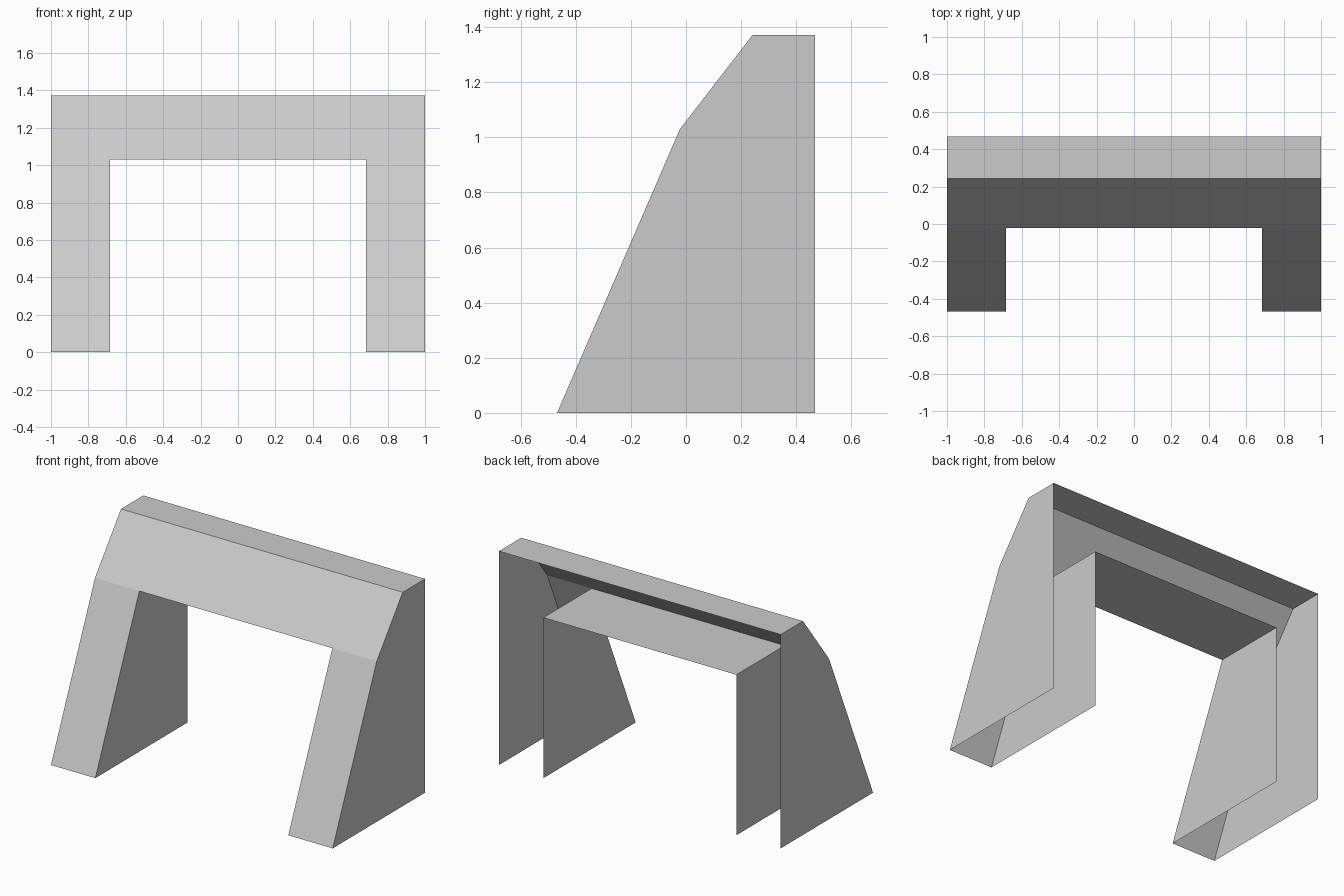
import bpy
import bmesh

cube = bpy.data.objects.get("Cube")
if cube:
    bpy.data.objects.remove(cube, do_unlink=True)

# Single plain grey
grey = bpy.data.materials.new("light_grey")
grey.use_nodes = True
colour = (0.6, 0.6, 0.6, 1)
grey.diffuse_color = colour
grey.node_tree.nodes["Principled BSDF"].inputs["Base Color"].default_value = colour

# Side profile as (y, z), and the half widths of the arch and its opening
FOOT, KNEE, CREST = (-0.468, 0), (-0.022, 1.03), (0.242, 1.372)
BACK_TOP, BACK_LINTEL, BACK_FOOT = (0.468, 1.372), (0.468, 1.03), (0.468, 0)
OUTER, INNER = 1.0, 0.685


def make_object(name, polygons):
    """Thin open sheet made from a few polygons."""
    bm = bmesh.new()
    for points in polygons:
        bm.faces.new([bm.verts.new(p) for p in points])
    bmesh.ops.remove_doubles(bm, verts=bm.verts, dist=0.0001)
    mesh = bpy.data.meshes.new(name)
    bm.to_mesh(mesh)
    bm.free()
    mesh.materials.append(grey)
    obj = bpy.data.objects.new(name, mesh)
    bpy.context.collection.objects.link(obj)


def strip(path, x0, x1):
    """Sweep a (y, z) path across x, facing up and forward."""
    return [[(x0, *a), (x1, *a), (x1, *b), (x0, *b)] for a, b in zip(path, path[1:])]


def side(outline, x, facing):
    """Upright wall at x, facing +x or -x."""
    points = [(x, *p) for p in outline]
    return [points if facing < 0 else points[::-1]]


# Beam: sloped front and flat top, with the open back left hollow
make_object("beam_cover", strip([KNEE, CREST, BACK_TOP], -OUTER, OUTER))

# Underside of the beam over the opening
make_object("opening_ceiling", strip([BACK_LINTEL, KNEE], -INNER, INNER))

# Hollow legs: outer wall, inner wall and sloping front
for label, s in (("left", 1), ("right", -1)):
    x0, x1 = sorted((s * INNER, s * OUTER))
    make_object(label + "_outer_wall",
                side([FOOT, KNEE, CREST, BACK_TOP, BACK_FOOT], s * OUTER, s))
    make_object(label + "_inner_wall",
                side([FOOT, KNEE, BACK_LINTEL, BACK_FOOT], s * INNER, -s))
    make_object(label + "_leg_front", strip([FOOT, KNEE], x0, x1))
